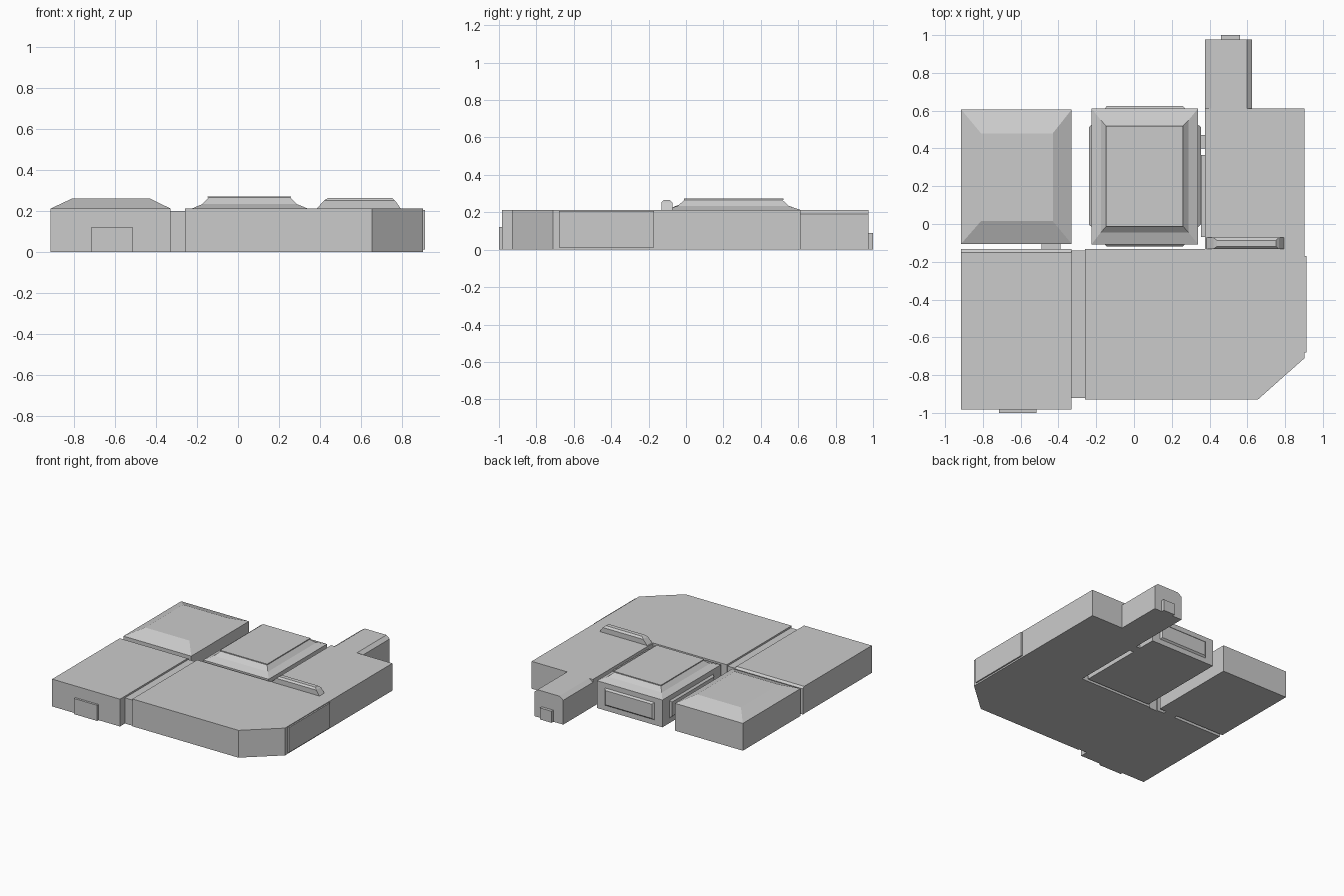
import bpy, bmesh

if "Cube" in bpy.data.objects:
    bpy.data.objects.remove(bpy.data.objects["Cube"])


def loft(name, rings):
    """Skin matching point rings and cap both ends."""
    bm = bmesh.new()
    vs = [[bm.verts.new(p) for p in r] for r in rings]
    n = len(vs[0])
    for a, b in zip(vs, vs[1:]):
        for i in range(n):
            j = (i + 1) % n
            bm.faces.new((a[i], a[j], b[j], b[i]))
    bm.faces.new(vs[0][::-1])
    bm.faces.new(vs[-1])
    bmesh.ops.recalc_face_normals(bm, faces=bm.faces)
    me = bpy.data.meshes.new(name)
    bm.to_mesh(me)
    bm.free()
    ob = bpy.data.objects.new(name, me)
    bpy.context.collection.objects.link(ob)
    return ob


def tiers(name, levels, axis="z"):
    """Stack of rectangles (u0, u1, v0, v1, height) along an axis."""
    put = {"z": lambda u, v, h: (u, v, h),
           "y": lambda u, v, h: (u, h, v),
           "x": lambda u, v, h: (h, u, v)}[axis]
    return loft(name, [[put(u, v, h) for u, v in
                        ((a, c), (b, c), (b, d), (a, d))]
                       for a, b, c, d, h in levels])


def box(name, x0, x1, y0, y1, z0, z1):
    return tiers(name, [(x0, x1, y0, y1, z0), (x0, x1, y0, y1, z1)])


def panel(name, u0, u1, base, outer, axis, z0=0.04, z1=0.175, t=0.012):
    """Raised wall panel with tapered sides."""
    return tiers(name, [(u0, u1, z0, z1, base),
                        (u0 + t, u1 - t, z0 + t, z1 - t, outer)], axis)


H = 0.213

# Large L-shaped hall with a cut corner
plan = [(-.26, -.93), (.655, -.93), (.903, -.71), (.903, .612),
        (.375, .612), (.375, -.132), (-.26, -.132)]
loft("main_hall", [[(x, y, z) for x, y in plan] for z in (0, H)])
box("hall_side_panel", .903, .914, -.68, -.17, .012, .207)

# Rear wing with chamfered eaves and doorway
wing = [(.375, 0), (.625, 0), (.625, .19), (.597, H), (.41, H), (.375, .19)]
loft("rear_wing", [[(x, y, z) for x, z in wing] for y in (.612, .977)])
box("rear_wing_door", .46, .56, .977, 1, 0, .09)

# Roof ridge on the hall
tiers("roof_ridge", [(.385, .795, -.132, -.072, H),
                     (.42, .767, -.132, -.072, .252),
                     (.44, .752, -.119, -.087, .265)])

# Front left block with doorway, thin chamfer on the rear edge
prof = [(-.983, 0), (-.132, 0), (-.132, .2), (-.15, H), (-.983, H)]
loft("front_left_block", [[(x, y, z) for y, z in prof] for x in (-.915, -.33)])
box("front_left_door", -.715, -.515, -1, -.983, 0, .122)

# Back left block with hipped roof
tiers("back_left_block", [(-.915, -.33, -.105, .606, 0),
                          (-.915, -.33, -.105, .606, H),
                          (-.81, -.43, .015, .48, .262)])

# Central block with stepped hip roof
tiers("central_block", [(-.225, .34, -.108, .612, 0),
                        (-.225, .34, -.108, .612, H),
                        (-.176, .289, -.045, .55, .234),
                        (-.143, .256, -.008, .515, .266)])
box("central_roof_slab", -.148, .26, -.012, .52, .266, .273)
panel("central_back_panel", -.155, .27, .612, .625, "y")
panel("central_front_panel", -.155, .27, -.108, -.12, "y")
panel("central_left_panel", -.015, .525, -.225, -.239, "x")
panel("central_right_panel", -.015, .525, .34, .354, "x")

# Links between the blocks
box("front_link", -.33, -.26, -.922, -.14, 0, .2)
box("left_link", -.49, -.39, -.132, -.105, 0, .12)
box("hall_inner_panel", .354, .375, -.07, .365, .02, .19)
box("hall_link", .34, .375, .4, .472, 0, .12)
